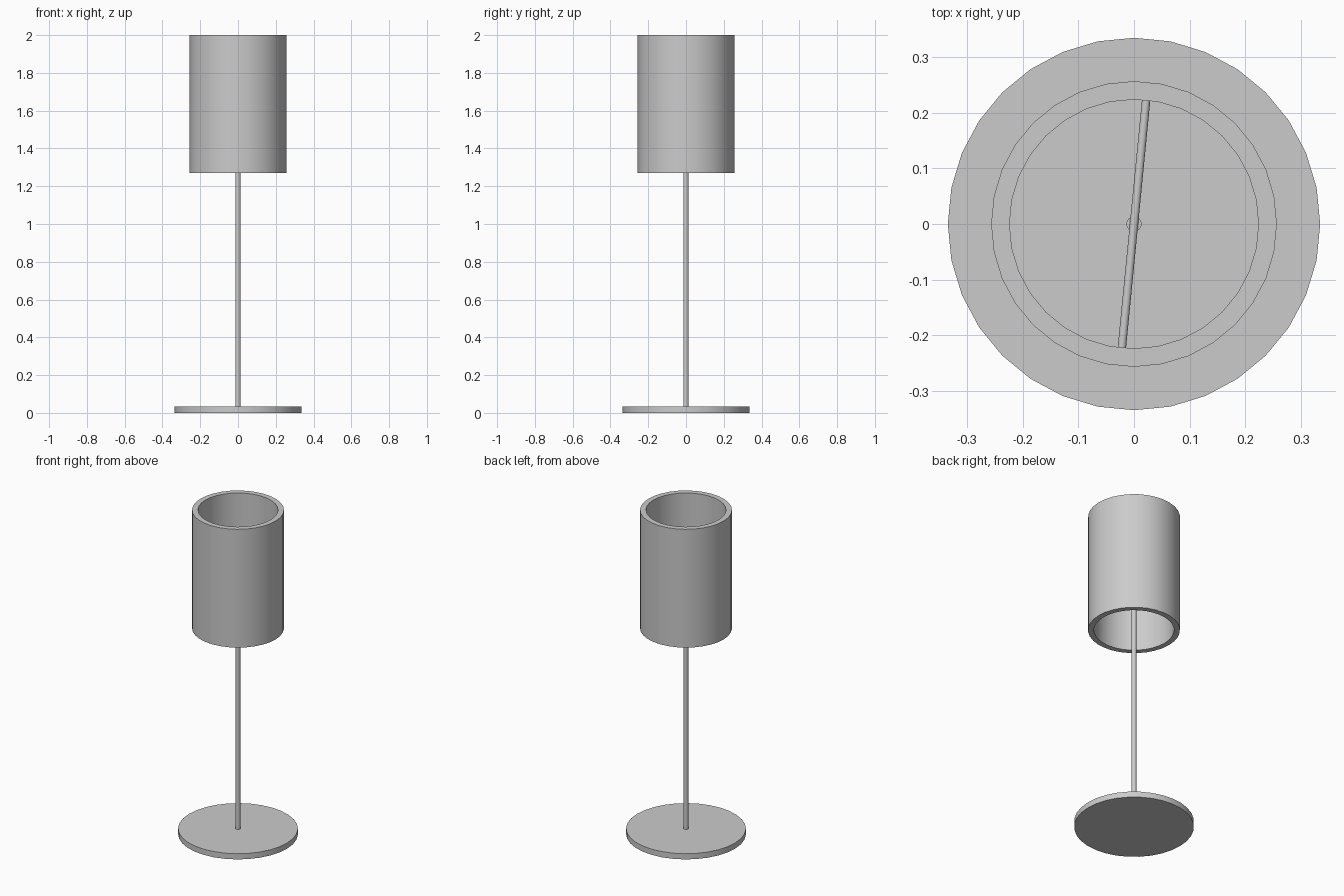
import bpy, bmesh, math

cube = bpy.data.objects.get("Cube")
if cube:
    bpy.data.objects.remove(cube, do_unlink=True)

SIDES = 32
BASE_R, BASE_H = 0.335, 0.035
SHADE_OUT, SHADE_IN = 0.257, 0.224
SHADE_LOW, SHADE_TOP = 1.27, 2.0
BAR_Z = 1.64

grey = bpy.data.materials.new("light grey")
grey.use_nodes = True
grey.diffuse_color = (0.6, 0.6, 0.6, 1)
grey.node_tree.nodes["Principled BSDF"].inputs["Base Color"].default_value = (0.6, 0.6, 0.6, 1)


def finish(obj):
    obj.data.materials.append(grey)
    bpy.ops.object.select_all(action="DESELECT")
    obj.select_set(True)
    bpy.context.view_layer.objects.active = obj
    bpy.ops.object.shade_smooth_by_angle(angle=math.radians(30))


def cylinder(name, radius, length, location, rotation=(0, 0, 0), sides=SIDES):
    bpy.ops.mesh.primitive_cylinder_add(vertices=sides, radius=radius, depth=length,
                                        location=location, rotation=rotation)
    obj = bpy.context.object
    obj.name = name
    finish(obj)


def tube(name, outer, inner, low, high):
    # spin a closed rectangular wall profile around z
    bm = bmesh.new()
    profile = [(outer, low), (outer, high), (inner, high), (inner, low)]
    verts = [bm.verts.new((r, 0, z)) for r, z in profile]
    edges = [bm.edges.new((verts[i], verts[(i + 1) % 4])) for i in range(4)]
    bmesh.ops.spin(bm, geom=verts + edges, cent=(0, 0, 0), axis=(0, 0, 1),
                   angle=math.tau, steps=SIDES, use_merge=True)
    bmesh.ops.remove_doubles(bm, verts=bm.verts, dist=0.0001)
    bmesh.ops.recalc_face_normals(bm, faces=bm.faces)
    mesh = bpy.data.meshes.new(name)
    bm.to_mesh(mesh)
    bm.free()
    obj = bpy.data.objects.new(name, mesh)
    bpy.context.collection.objects.link(obj)
    finish(obj)


# Round foot
cylinder("base", BASE_R, BASE_H, (0, 0, BASE_H / 2))

# Upright rod, reaching the crossbar
cylinder("pole", 0.0135, BAR_Z - BASE_H, (0, 0, (BAR_Z + BASE_H) / 2))

# Thin bar holding the shade, turned slightly off the y axis
cylinder("crossbar", 0.0075, 2 * SHADE_IN, (0, 0, BAR_Z),
         (math.pi / 2, 0, -math.radians(5.6)), 16)

# Thick-walled open shade
tube("shade", SHADE_OUT, SHADE_IN, SHADE_LOW, SHADE_TOP)
